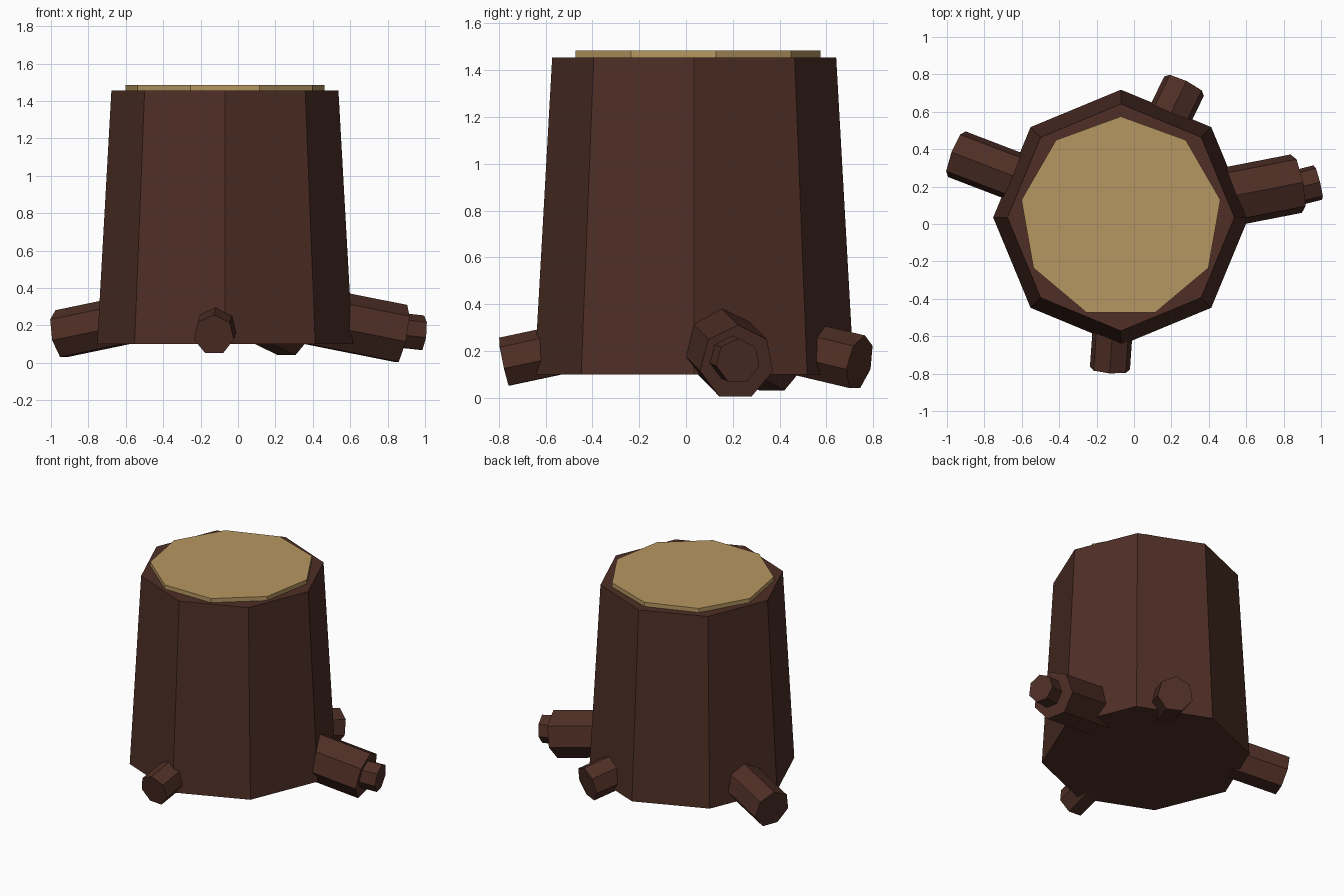
import bpy, bmesh
from math import sin, cos, tau, radians
from mathutils import Vector

cube = bpy.data.objects.get("Cube")
if cube:
    bpy.data.objects.remove(cube, do_unlink=True)


def material(name, rgb):
    m = bpy.data.materials.new(name)
    m.use_nodes = True
    m.diffuse_color = (*rgb, 1)
    m.node_tree.nodes["Principled BSDF"].inputs["Base Color"].default_value = (*rgb, 1)
    return m


bark = material("dark bark", (0.077, 0.028, 0.019))
wood = material("cut wood", (0.47, 0.31, 0.12))


def prism(name, sides, start, end, r_start, r_end, up, mat):
    """Flat-faced tapered prism from start to end, with one corner pointing along up."""
    start, end = Vector(start), Vector(end)
    axis = (end - start).normalized()
    up = Vector(up)
    up = (up - axis * up.dot(axis)).normalized()
    side = axis.cross(up)
    bm = bmesh.new()
    rings = []
    for centre, r in ((start, r_start), (end, r_end)):
        rings.append([bm.verts.new(centre + r * (up * cos(tau * i / sides) + side * sin(tau * i / sides)))
                      for i in range(sides)])
    a, b = rings
    bm.faces.new(a)
    bm.faces.new(b)
    for i in range(sides):
        j = (i + 1) % sides
        bm.faces.new((a[i], a[j], b[j], b[i]))
    bmesh.ops.recalc_face_normals(bm, faces=bm.faces)
    mesh = bpy.data.meshes.new(name)
    bm.to_mesh(mesh)
    bm.free()
    mesh.materials.append(mat)
    obj = bpy.data.objects.new(name, mesh)
    bpy.context.collection.objects.link(obj)
    return obj


def root(name, tip, heading, droop, radius, length):
    """Seven-sided root ending at tip, pointing outward and slightly down."""
    h, d = radians(heading), radians(droop)
    axis = Vector((cos(h) * cos(d), sin(h) * cos(d), -sin(d)))
    tip = Vector(tip)
    prism(name, 7, tip - axis * length, tip, radius, radius, (0, 0, 1), bark)


# Trunk and the pale cut surface on top
CX, CY = -0.07, 0.035
prism("trunk", 8, (CX, CY, 0.10), (CX, CY, 1.455), 0.683, 0.607, (0, 1, 0), bark)
prism("cut_top", 9, (CX, CY, 1.44), (CX, CY, 1.485), 0.54, 0.54, (0, 1, 0), wood)

# Roots
root("left_root", (0.874, 0.217, 0.15), 11, 11, 0.163, 0.6)
root("left_root_tip", (0.985, 0.222, 0.157), 14, 6, 0.097, 0.2)
root("back_root", (0.27, 0.742, 0.148), 64, 12, 0.121, 0.5)
root("right_root", (-0.952, 0.375, 0.15), 159, 11, 0.134, 0.6)
root("front_root", (-0.129, -0.776, 0.149), 266, 12, 0.11, 0.5)
